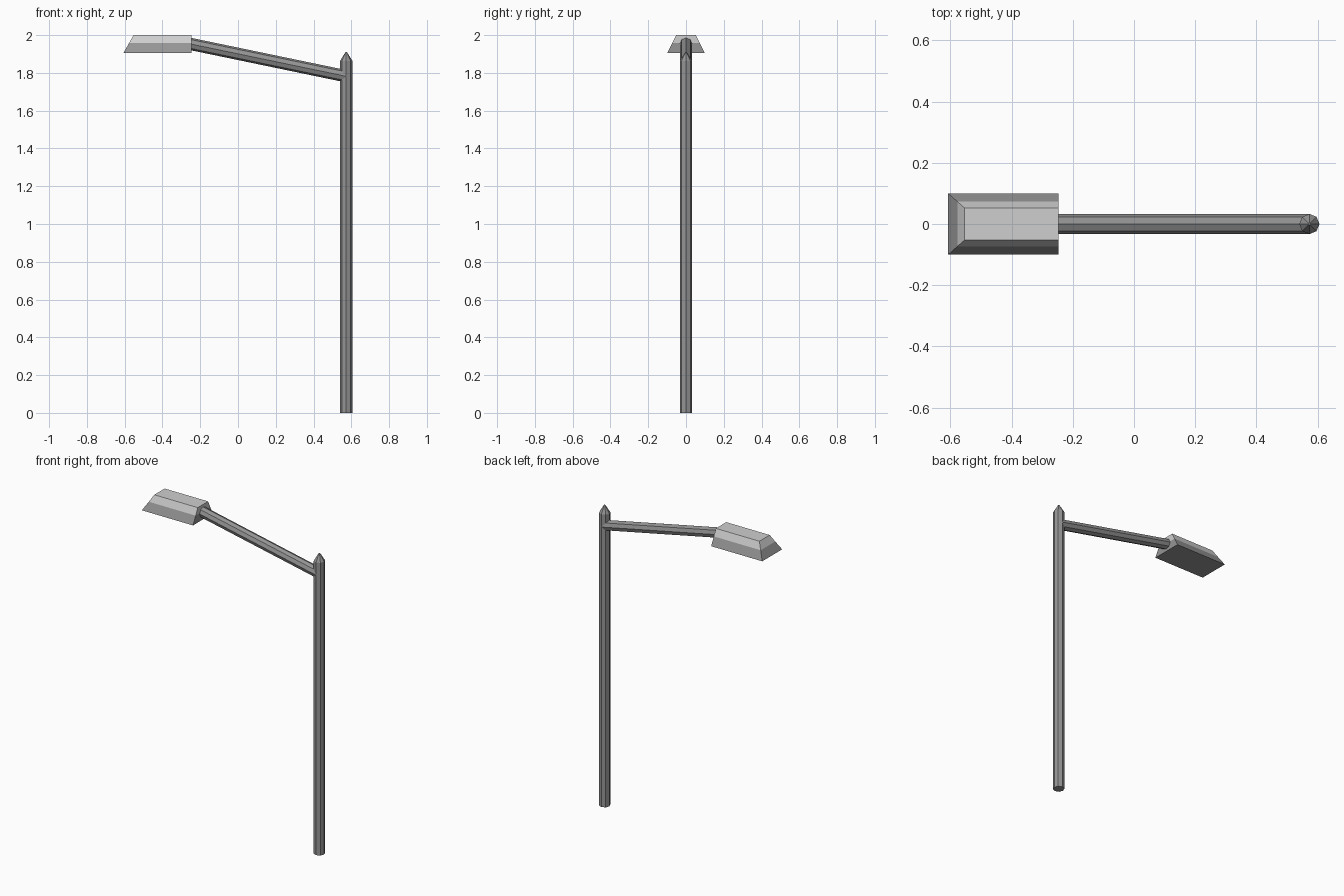
import bpy, bmesh, math
from mathutils import Vector

if "Cube" in bpy.data.objects:
    bpy.data.objects.remove(bpy.data.objects["Cube"])


def material(name, v):
    m = bpy.data.materials.new(name)
    m.diffuse_color = (v, v, v, 1)
    m.use_nodes = True
    m.node_tree.nodes["Principled BSDF"].inputs["Base Color"].default_value = m.diffuse_color
    return m


grey = material("mid_grey", 0.30)
light = material("light_grey", 0.62)


def mesh_object(name, bm, mats):
    bmesh.ops.recalc_face_normals(bm, faces=bm.faces)
    me = bpy.data.meshes.new(name)
    bm.to_mesh(me)
    bm.free()
    for m in mats:
        me.materials.append(m)
    ob = bpy.data.objects.new(name, me)
    bpy.context.collection.objects.link(ob)
    return ob


def loft(bm, loops):
    """Join equal-length point loops with quads and cap both ends."""
    rings = [[bm.verts.new(p) for p in loop] for loop in loops]
    n = len(rings[0])
    bm.faces.new(rings[0])
    bm.faces.new(rings[-1])
    for a, b in zip(rings, rings[1:]):
        for i in range(n):
            bm.faces.new((a[i], a[(i + 1) % n], b[(i + 1) % n], b[i]))


def octagon(r):
    return [(r * math.cos(i * math.pi / 4), r * math.sin(i * math.pi / 4))
            for i in range(8)]


R, POLE_X = 0.033, 0.573

# upright octagonal pole with a pointed tip
bm = bmesh.new()
loft(bm, [[(POLE_X + x, y, z) for x, y in octagon(r)]
          for r, z in ((R, 0), (R, 1.863), (0.004, 1.91))])
mesh_object("pole", bm, [grey])

# sloping octagonal arm from inside the pole to inside the lamp head
bm = bmesh.new()
loft(bm, [[(x, b, z + a) for a, b in octagon(R)]
          for x, z in ((POLE_X, 1.782), (-0.27, 1.957))])
mesh_object("arm", bm, [grey])

# lamp head: darker lower skirt and lighter upper shell
bm = bmesh.new()
BACK = -0.247
loft(bm, [[(left, -w, z), (BACK, -w, z), (BACK, w, z), (left, w, z)]
          for left, w, z in ((-0.607, 0.1, 1.905),
                             (-0.577, 0.073, 1.957),
                             (-0.553, 0.052, 2.0))])
for f in bm.faces:
    f.material_index = int(f.calc_center_median().z > 1.957)
mesh_object("lamp_head", bm, [grey, light])
